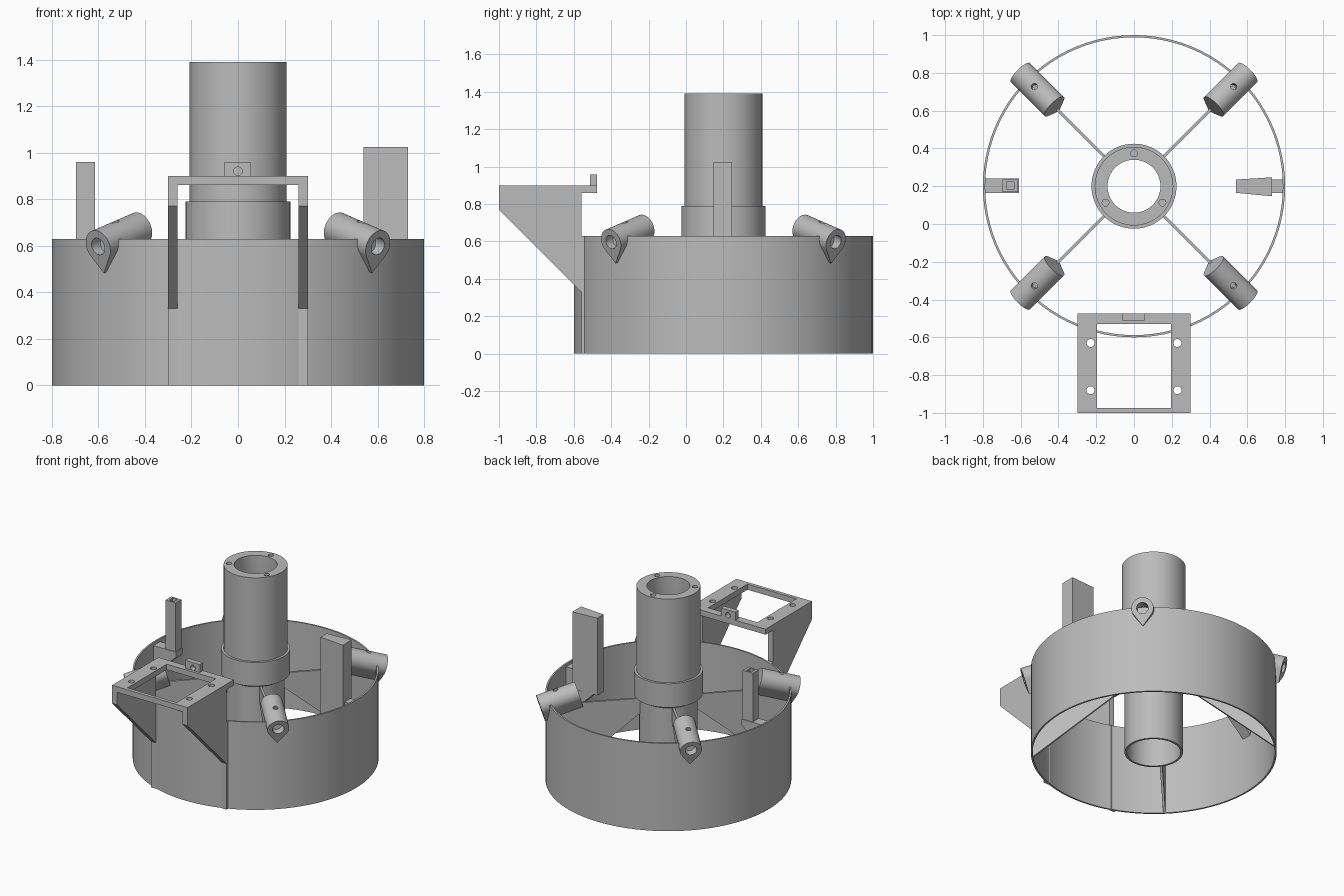
import bpy, bmesh
from math import pi, sin, cos, radians
from mathutils import Matrix, Vector

cube = bpy.data.objects.get("Cube")
if cube:
    bpy.data.objects.remove(cube, do_unlink=True)

CY = 0.2          # ring and hub centre on y
RING_R, RING_H = 0.80, 0.63

grey = bpy.data.materials.new("plain grey")
grey.use_nodes = True
grey.diffuse_color = (0.5, 0.5, 0.5, 1)
grey.node_tree.nodes["Principled BSDF"].inputs["Base Color"].default_value = (0.5, 0.5, 0.5, 1)


def finish(name, bm):
    bmesh.ops.recalc_face_normals(bm, faces=bm.faces)
    mesh = bpy.data.meshes.new(name)
    bm.to_mesh(mesh)
    bm.free()
    mesh.materials.append(grey)
    obj = bpy.data.objects.new(name, mesh)
    bpy.context.collection.objects.link(obj)
    return obj


def prism(name, points, depth, matrix):
    """Extrude a 2D outline along local z, then place it."""
    bm = bmesh.new()
    face = bm.faces.new([bm.verts.new((a, b, 0)) for a, b in points])
    out = bmesh.ops.extrude_face_region(bm, geom=[face])
    verts = [v for v in out["geom"] if isinstance(v, bmesh.types.BMVert)]
    bmesh.ops.translate(bm, verts=verts, vec=(0, 0, depth))
    bm.transform(matrix)
    return finish(name, bm)


def along_x(x):
    return Matrix(((0, 0, 1, x), (1, 0, 0, 0), (0, 1, 0, 0), (0, 0, 0, 1)))


def along_y(y):
    return Matrix(((1, 0, 0, 0), (0, 0, 1, y), (0, 1, 0, 0), (0, 0, 0, 1)))


def along_z(z):
    return Matrix.Translation((0, 0, z))


def rect(x0, x1, y0, y1):
    return [(x0, y0), (x1, y0), (x1, y1), (x0, y1)]


def lathe(name, profile, steps):
    """Revolve a closed (radius, z) profile around the hub axis."""
    bm = bmesh.new()
    rings = []
    for i in range(steps):
        a = 2 * pi * i / steps
        rings.append([bm.verts.new((r * cos(a), CY + r * sin(a), z)) for r, z in profile])
    n = len(profile)
    for i in range(steps):
        p, q = rings[i], rings[(i + 1) % steps]
        for j in range(n):
            k = (j + 1) % n
            bm.faces.new((p[j], q[j], q[k], p[k]))
    return finish(name, bm)


def drill(radius, length, centre, direction):
    bm = bmesh.new()
    rot = Vector(direction).to_track_quat('Z', 'Y').to_matrix().to_4x4()
    bmesh.ops.create_cone(bm, cap_ends=True, segments=24, radius1=radius, radius2=radius,
                          depth=length, matrix=Matrix.Translation(centre) @ rot)
    return finish("cutter", bm)


def cut(obj, cutters):
    """Subtract the cutters, then remove them."""
    for c in cutters:
        c.hide_render = True
        mod = obj.modifiers.new("cut", 'BOOLEAN')
        mod.operation, mod.solver, mod.object = 'DIFFERENCE', 'EXACT', c
    graph = bpy.context.evaluated_depsgraph_get()
    mesh = bpy.data.meshes.new_from_object(obj.evaluated_get(graph))
    obj.modifiers.clear()
    obj.data = mesh
    for c in cutters:
        bpy.data.objects.remove(c, do_unlink=True)


def smooth(objs):
    bpy.ops.object.select_all(action='DESELECT')
    for o in objs:
        o.select_set(True)
    bpy.context.view_layer.objects.active = objs[0]
    bpy.ops.object.shade_smooth_by_angle(angle=radians(30))


# Thin outer ring
ring = lathe("outer_ring", rect(RING_R - 0.012, RING_R, 0, RING_H), 96)

# Hollow hub: thin lower tube, collar, thicker upper tube with three screw holes
hub = lathe("hub_tube", [(0.19, 0), (0.19, 0.6), (0.225, 0.62), (0.225, 0.79), (0.208, 0.79),
                         (0.208, 1.39), (0.14, 1.39), (0.14, 0.7), (0.175, 0.62), (0.175, 0)], 64)
cut(hub, [drill(0.018, 0.2, (0.174 * cos(a), CY + 0.174 * sin(a), 1.39), (0, 0, 1))
          for a in (pi / 2, pi * 7 / 6, pi * 11 / 6)])
smooth_parts = [ring, hub]

# Spokes and tilted teardrop sockets on the four diagonals
tilt = radians(17)
R = 0.072
tear = [(R * cos(a), R * sin(a)) for a in (radians(-38 + 256 * i / 32) for i in range(33))]
tear.append((0, -0.12))
for i, label in enumerate(("back_left", "back_right", "front_right", "front_left")):
    turn = Matrix.Translation((0, CY, 0)) @ Matrix.Rotation(pi / 4 + i * pi / 2, 4, 'Z')
    prism("spoke_" + label, [(0.18, 0.5), (0.795, 0), (0.795, 0.6), (0.18, 0.6)], 0.016,
          turn @ along_y(-0.008))
    # local x across, y up, z along the axis toward the hub
    axis = Vector((-cos(tilt), 0, sin(tilt)))
    up = Vector((sin(tilt), 0, cos(tilt)))
    start = Vector((0.85, 0, 0.597))
    place = Matrix((Vector((0, 1, 0)), up, axis)).transposed().to_4x4()
    place.translation = start
    socket = prism("socket_" + label, tear, 0.265, turn @ place)
    spin = turn.to_3x3()
    middle = start + axis * 0.13
    cut(socket, [drill(0.038, 0.46, turn @ (start + axis * 0.02), spin @ axis),
                 drill(0.017, 0.12, turn @ (middle + up * 0.07), spin @ up)])
    smooth_parts.append(socket)

# Slim post on its bracket, with a small slot in the top
post = prism("slim_post", rect(-0.695, -0.615, 0.17, 0.235), 0.40, along_z(0.56))
cut(post, [prism("cutter", rect(-0.675, -0.635, 0.183, 0.222), 0.1, along_z(0.92))])
prism("slim_post_bracket", [(-0.795, 0.4), (-0.61, 0.57), (-0.61, 0.61), (-0.795, 0.61)],
      0.075, along_y(0.165))

# Wide tapered post on its bracket
prism("wide_post", [(0.54, 0.165), (0.73, 0.147), (0.73, 0.247), (0.54, 0.235)],
      0.555, along_z(0.47))
prism("wide_post_bracket", [(0.795, 0.25), (0.56, 0.48), (0.56, 0.61), (0.795, 0.61)],
      0.07, along_y(0.165))

# Front platform: open frame with four mounting holes
frame = prism("platform_frame", rect(-0.3, 0.3, -1.0, -0.475), 0.04, along_z(0.86))
cut(frame, [prism("cutter", rect(-0.195, 0.195, -0.975, -0.53), 0.2, along_z(0.78))]
    + [drill(0.021, 0.2, (x, y, 0.88), (0, 0, 1)) for x in (-0.23, 0.23) for y in (-0.88, -0.63)])
smooth_parts.append(frame)

# Gusset plates and legs that carry the platform down the ring
for label, x in (("right", -0.3), ("left", 0.26)):
    prism("platform_gusset_" + label, [(-1.0, 0.88), (-1.0, 0.77), (-0.56, 0.33), (-0.56, 0.88)],
          0.04, along_x(x))
    prism("platform_leg_" + label, rect(-0.56, -0.54, 0, RING_H), 0.04, along_x(x))

# Upright tab with a cross hole at the rear of the platform
tab = prism("platform_tab", rect(-0.06, 0.055, 0.87, 0.957), 0.037, along_y(-0.512))
cut(tab, [drill(0.019, 0.2, (0, -0.49, 0.92), (0, 1, 0))])
smooth_parts.append(tab)

smooth(smooth_parts)
